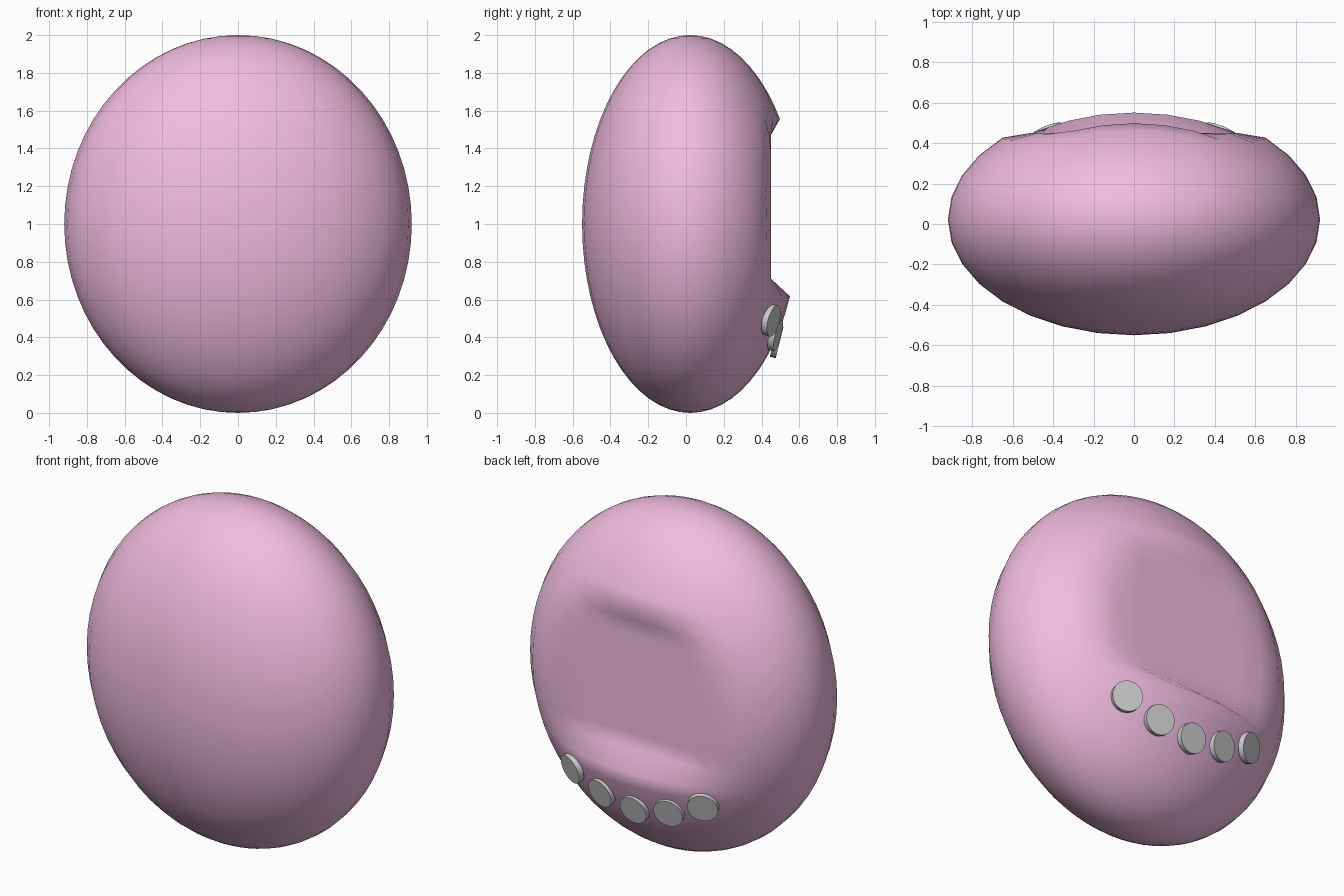
import bpy
from math import sin, cos, radians
from mathutils import Vector

if "Cube" in bpy.data.objects:
    bpy.data.objects.remove(bpy.data.objects["Cube"])

pink = bpy.data.materials.new("pink")
pink.diffuse_color = (0.88, 0.5, 0.74, 1)
pink.use_nodes = True
pink.node_tree.nodes["Principled BSDF"].inputs["Base Color"].default_value = pink.diffuse_color

# Body: egg-like ellipsoid with a flat panel pressed into the back
bpy.ops.mesh.primitive_uv_sphere_add(segments=32, ring_count=32, radius=1)
body = bpy.context.object
body.name = "body"
body.data.materials.append(pink)
for v in body.data.vertices:
    x, y, z = v.co
    v.co = (0.92 * x, 0.022 + 0.572 * y, 1 + z)
    if 0.69 < v.co.z < 1.5:
        v.co.y = min(v.co.y, 0.45)
bpy.ops.object.shade_smooth()


# Buttons: five discs in an arc below the panel, facing outward and down
def button(name, x, y, z, yaw):
    pitch = radians(14)
    facing = Vector((sin(yaw) * cos(pitch), cos(yaw) * cos(pitch), -sin(pitch)))
    bpy.ops.mesh.primitive_cylinder_add(vertices=32, radius=0.085, depth=0.032,
                                        location=(x, y, z))
    disc = bpy.context.object
    disc.name = name
    disc.rotation_euler = facing.to_track_quat('Z', 'Y').to_euler()
    bpy.ops.object.shade_smooth_by_angle()


button("button_middle", 0, 0.48, 0.376, 0)
for side, s in (("left", -1), ("right", 1)):
    button("button_inner_" + side, s * 0.22, 0.472, 0.412, s * radians(11))
    button("button_outer_" + side, s * 0.427, 0.45, 0.49, s * radians(22))
